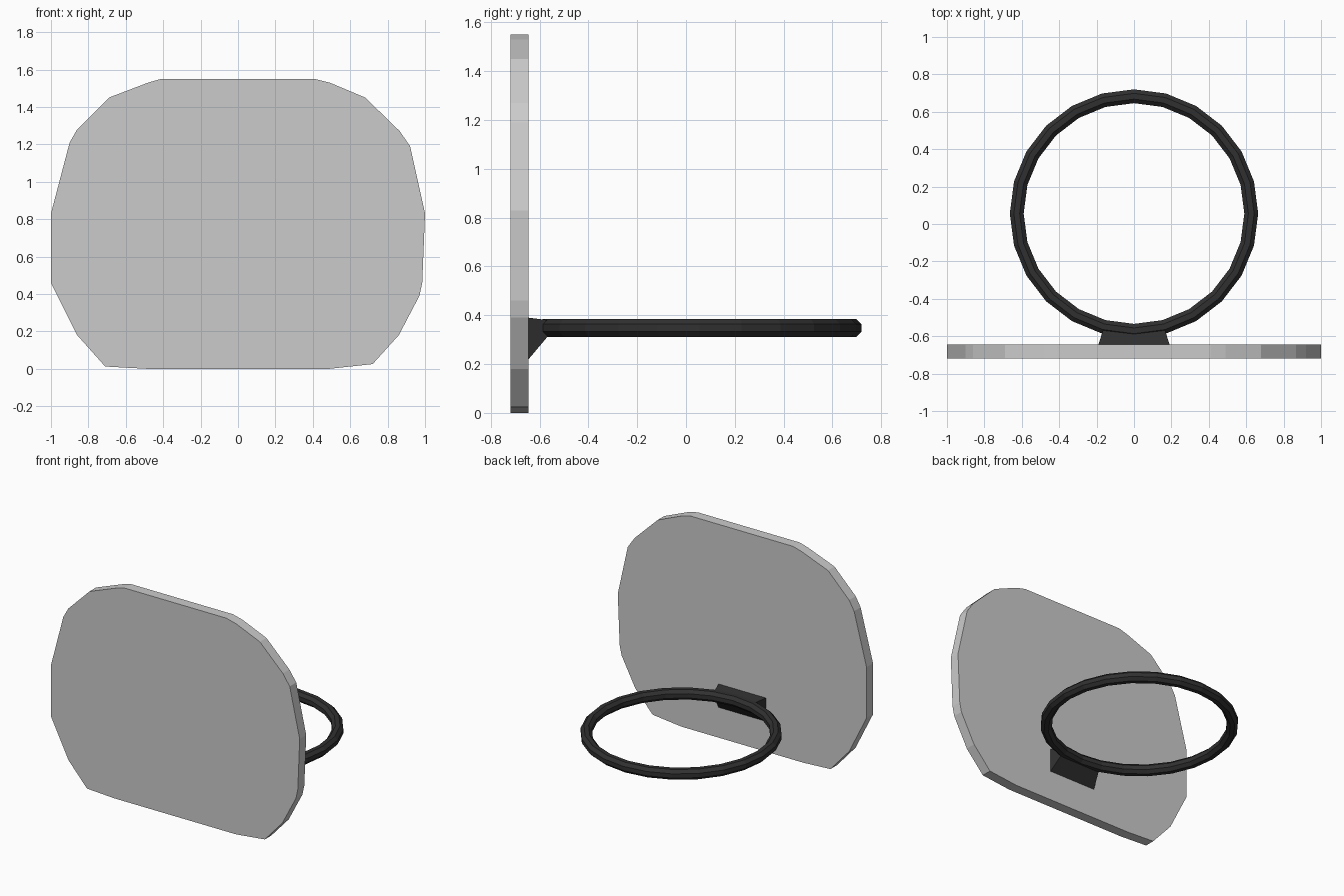
import bpy, bmesh, math
from mathutils import Vector

if "Cube" in bpy.data.objects:
    bpy.data.objects.remove(bpy.data.objects["Cube"])


def material(name, rgb):
    m = bpy.data.materials.new(name)
    m.diffuse_color = (*rgb, 1)
    m.use_nodes = True
    m.node_tree.nodes["Principled BSDF"].inputs["Base Color"].default_value = m.diffuse_color
    return m


RED = material("red_paint", (0.8, 0.022, 0.004))
DARK = material("dark_metal", (0.03, 0.03, 0.03))


def finish(bm, name, mat=None):
    mesh = bpy.data.meshes.new(name)
    bm.to_mesh(mesh)
    bm.free()
    ob = bpy.data.objects.new(name, mesh)
    bpy.context.collection.objects.link(ob)
    if mat:
        mesh.materials.append(mat)
    return ob


def outline_face(bm, outline, y):
    # upright face looking towards +y
    f = bm.faces.new([bm.verts.new((x, y, z)) for x, z in outline])
    f.normal_update()
    if f.normal.y < 0:
        f.normal_flip()
    return f


def slab(name, outline, y0, y1):
    bm = bmesh.new()
    f = outline_face(bm, outline, y0)
    ext = bmesh.ops.extrude_face_region(bm, geom=[f], use_keep_orig=True)
    verts = [v for v in ext["geom"] if isinstance(v, bmesh.types.BMVert)]
    bmesh.ops.translate(bm, verts=verts, vec=(0, y1 - y0, 0))
    bmesh.ops.recalc_face_normals(bm, faces=bm.faces[:])
    return finish(bm, name)


def painted_band(name, outline, width, y):
    bm = bmesh.new()
    f = outline_face(bm, outline, y)
    bmesh.ops.inset_region(bm, faces=[f], thickness=width, use_even_offset=True)
    bmesh.ops.delete(bm, geom=[f], context='FACES')
    return finish(bm, name, RED)


# Backboard, slightly irregular rounded outline (x, z)
BOARD = [(0.41, 1.55), (0.49, 1.53), (0.68, 1.45), (0.865, 1.27), (0.92, 1.19),
         (1.0, 0.83), (0.985, 0.46), (0.97, 0.39), (0.86, 0.18), (0.72, 0.025),
         (0.49, 0.0), (-0.49, 0.0), (-0.71, 0.012), (-0.86, 0.18), (-0.975, 0.41),
         (-1.0, 0.46), (-1.0, 0.83), (-0.90, 1.21), (-0.86, 1.28), (-0.69, 1.45),
         (-0.48, 1.53), (-0.41, 1.55)]
slab("backboard", BOARD, -0.72, -0.645)

# Painted border and target square on the playing side
painted_band("border_stripe", BOARD, 0.062, -0.642)
SQUARE = [(-0.485, 0.37), (0.485, 0.37), (0.485, 1.275), (-0.485, 1.275)]
painted_band("target_square", SQUARE, 0.078, -0.642)

# Rim: octagonal bar swept in 24 flat segments
SEG, SIDES, R, APOTHEM = 24, 8, 0.627, 0.037
r = APOTHEM / math.cos(math.pi / SIDES)
bm = bmesh.new()
loops = []
for i in range(SEG):
    a = 2 * math.pi * i / SEG
    loop = []
    for j in range(SIDES):
        b = 2 * math.pi * (j + 0.5) / SIDES
        d = R + r * math.cos(b)
        loop.append(bm.verts.new((d * math.cos(a), 0.056 + d * math.sin(a),
                                  0.348 + r * math.sin(b))))
    loops.append(loop)
for i in range(SEG):
    p, q = loops[i], loops[(i + 1) % SEG]
    for j in range(SIDES):
        k = (j + 1) % SIDES
        bm.faces.new((p[j], q[j], q[k], p[k]))
bmesh.ops.recalc_face_normals(bm, faces=bm.faces[:])
finish(bm, "rim", DARK)

# Wedge bracket joining rim to board: (half width, y, z) corners
bm = bmesh.new()
for hw, y, z in [(0.19, -0.645, 0.39), (0.19, -0.645, 0.22),
                 (0.165, -0.565, 0.315), (0.165, -0.565, 0.38)]:
    for s in (-1, 1):
        bm.verts.new(Vector((s * hw, y, z)))
bmesh.ops.convex_hull(bm, input=bm.verts[:])
bmesh.ops.dissolve_limit(bm, angle_limit=0.02, verts=bm.verts[:], edges=bm.edges[:])
bmesh.ops.recalc_face_normals(bm, faces=bm.faces[:])
finish(bm, "rim_bracket", DARK)
